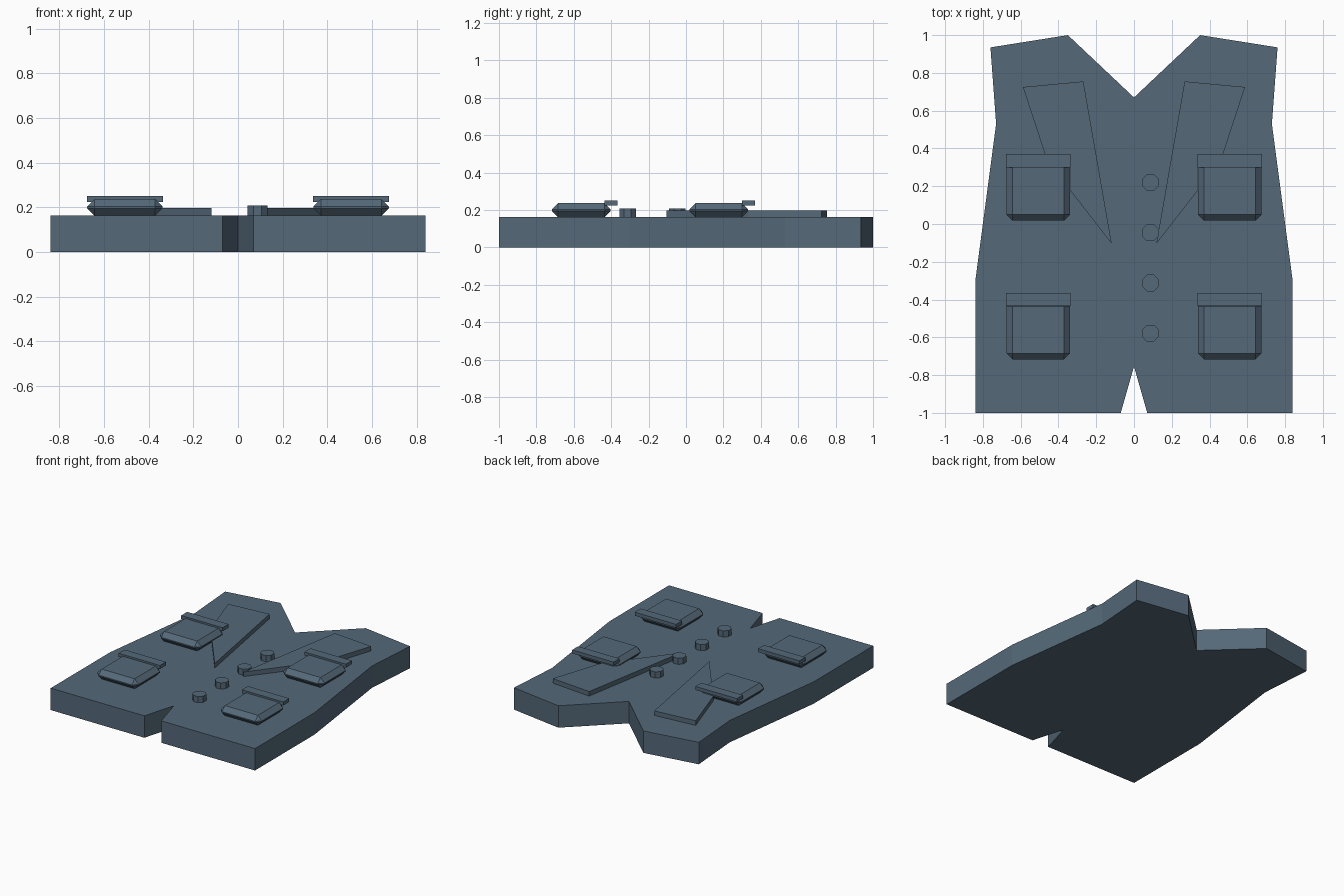
import bpy, bmesh
from mathutils import Matrix

cube = bpy.data.objects.get("Cube")
if cube:
    bpy.data.objects.remove(cube, do_unlink=True)

cloth = bpy.data.materials.new("slate_blue_cloth")
cloth.use_nodes = True
colour = (0.09, 0.14, 0.19, 1)
cloth.diffuse_color = colour
cloth.node_tree.nodes["Principled BSDF"].inputs["Base Color"].default_value = colour

TOP = 0.163  # upper surface of the vest body


def finish(name, bm):
    bmesh.ops.recalc_face_normals(bm, faces=bm.faces)
    mesh = bpy.data.meshes.new(name)
    bm.to_mesh(mesh)
    bm.free()
    mesh.materials.append(cloth)
    obj = bpy.data.objects.new(name, mesh)
    bpy.context.collection.objects.link(obj)
    return obj


def slab(name, outline, z0, z1):
    """Extrude a flat outline upwards."""
    bm = bmesh.new()
    face = bm.faces.new([bm.verts.new((x, y, z0)) for x, y in outline])
    up = bmesh.ops.extrude_face_region(bm, geom=[face])["geom"]
    verts = [v for v in up if isinstance(v, bmesh.types.BMVert)]
    bmesh.ops.translate(bm, verts=verts, vec=(0, 0, z1 - z0))
    return finish(name, bm)


def box(name, centre, size, bevel=0):
    bm = bmesh.new()
    bmesh.ops.create_cube(bm, size=1)
    bmesh.ops.scale(bm, verts=bm.verts, vec=size)
    bmesh.ops.translate(bm, verts=bm.verts, vec=centre)
    if bevel:
        bmesh.ops.bevel(bm, geom=bm.edges[:], offset=bevel, segments=1,
                        affect='EDGES')
    return finish(name, bm)


# Vest body: half outline from neck to hem notch, mirrored
half = [(0, 0.67), (0.35, 1), (0.76, 0.935), (0.73, 0.53),
        (0.84, -0.3), (0.84, -1), (0.07, -1), (0, -0.755)]
mirrored = [(-x, y) for x, y in reversed(half[1:-1])]
slab("vest_body", half + mirrored, 0, TOP)

# Lapels and pockets on both sides
lapel = [(0.268, 0.755), (0.588, 0.725), (0.46, 0.335), (0.118, -0.105)]
for side, s in (("left", 1), ("right", -1)):
    slab(side + "_lapel", [(s * x, y) for x, y in lapel], TOP - 0.01, 0.197)
    for level, y in (("upper", 0.175), ("lower", -0.56)):
        name = f"{side}_{level}_pocket"
        box(name, (s * 0.507, y, 0.2), (0.338, 0.315, 0.074), 0.033)
        box(name + "_flap", (s * 0.507, y + 0.16, 0.237), (0.34, 0.07, 0.026))

# Row of eight-sided buttons
for i in range(4):
    bm = bmesh.new()
    bmesh.ops.create_cone(bm, cap_ends=True, segments=8, radius1=0.048,
                          radius2=0.048, depth=0.055)
    bmesh.ops.rotate(bm, verts=bm.verts,
                     matrix=Matrix.Rotation(0.3927, 3, 'Z'))
    bmesh.ops.translate(bm, verts=bm.verts,
                        vec=(0.087, 0.22 - 0.266 * i, 0.181))
    finish(f"button_{i + 1}", bm)
